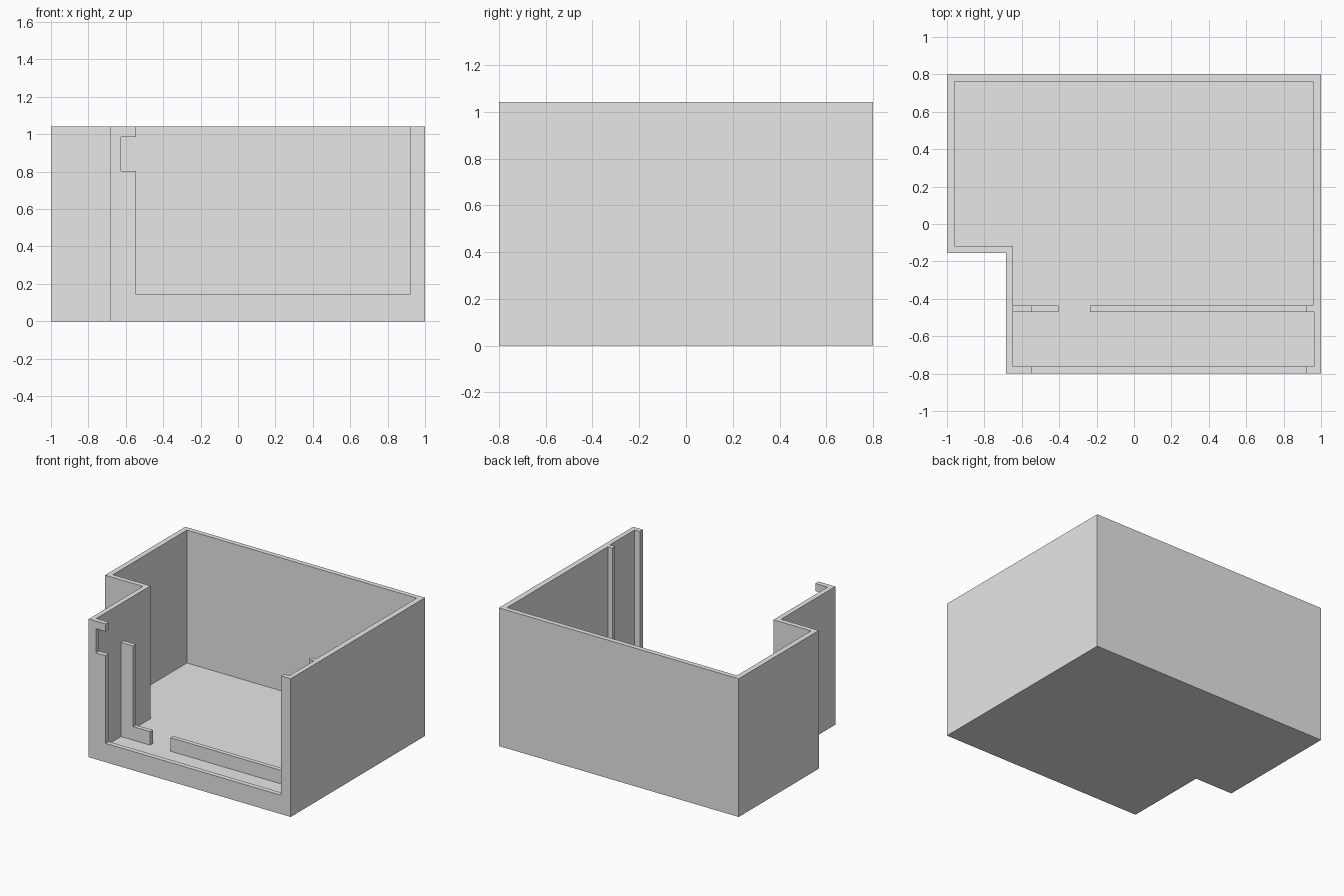
import bpy, bmesh

cube = bpy.data.objects.get("Cube")
if cube:
    bpy.data.objects.remove(cube, do_unlink=True)

HEIGHT, FLOOR, SILL = 1.042, 0.04, 0.142

grey = bpy.data.materials.new("light grey")
grey.use_nodes = True
grey.diffuse_color = (0.8, 0.8, 0.8, 1)
grey.node_tree.nodes["Principled BSDF"].inputs["Base Color"].default_value = grey.diffuse_color


def prism(name, outline, axis, low, high):
    """Extrude a flat outline along z (axis 2) or y (axis 1)."""
    bm = bmesh.new()
    place = (lambda a, b: (a, b, low)) if axis == 2 else (lambda a, b: (a, low, b))
    face = bm.faces.new([bm.verts.new(place(a, b)) for a, b in outline])
    moved = bmesh.ops.extrude_face_region(bm, geom=[face])["geom"]
    verts = [v for v in moved if isinstance(v, bmesh.types.BMVert)]
    step = [0, 0, 0]
    step[axis] = high - low
    bmesh.ops.translate(bm, verts=verts, vec=step)
    bmesh.ops.recalc_face_normals(bm, faces=bm.faces)
    mesh = bpy.data.meshes.new(name)
    bm.to_mesh(mesh)
    bm.free()
    mesh.materials.append(grey)
    obj = bpy.data.objects.new(name, mesh)
    bpy.context.collection.objects.link(obj)
    return obj


def combine(target, tool, operation):
    """Apply a boolean and discard the tool."""
    mod = target.modifiers.new(operation, "BOOLEAN")
    mod.object, mod.operation, mod.solver = tool, operation, "EXACT"
    bpy.context.view_layer.objects.active = target
    bpy.ops.object.modifier_apply(modifier=mod.name)
    bpy.data.objects.remove(tool, do_unlink=True)


# Outer shell with the notched corner
shell = prism("open_box_shell", [(-1, 0.8), (-1, -0.155), (-0.685, -0.155),
                                 (-0.685, -0.8), (1, -0.8), (1, 0.8)], 2, 0, HEIGHT)

# Hollow interior
cavity = prism("cavity_cutter", [(-0.96, 0.763), (-0.96, -0.118), (-0.647, -0.118),
                                 (-0.647, -0.763), (0.963, -0.763), (0.963, -0.45),
                                 (0.957, -0.45), (0.957, 0.763)], 2, FLOOR, HEIGHT + 0.1)
combine(shell, cavity, "DIFFERENCE")

# Front opening with a side latch notch
opening = prism("opening_cutter", [(-0.545, SILL), (0.92, SILL), (0.92, HEIGHT + 0.1),
                                   (-0.545, HEIGHT + 0.1), (-0.545, 0.985), (-0.625, 0.985),
                                   (-0.625, 0.803), (-0.545, 0.803)], 1, -0.9, -0.7)
combine(shell, opening, "DIFFERENCE")

# Retaining ribs behind the opening: L-shaped on each side, with a gap between
left_rib = [(-0.66, 0.02), (-0.405, 0.02), (-0.405, SILL), (-0.545, SILL),
            (-0.545, 0.75), (-0.66, 0.75)]
right_rib = [(-0.235, 0.02), (0.98, 0.02), (0.98, HEIGHT), (0.92, HEIGHT),
             (0.92, SILL), (-0.235, SILL)]
for name, outline in (("left_rib", left_rib), ("right_rib", right_rib)):
    combine(shell, prism(name, outline, 1, -0.47, -0.437), "UNION")
